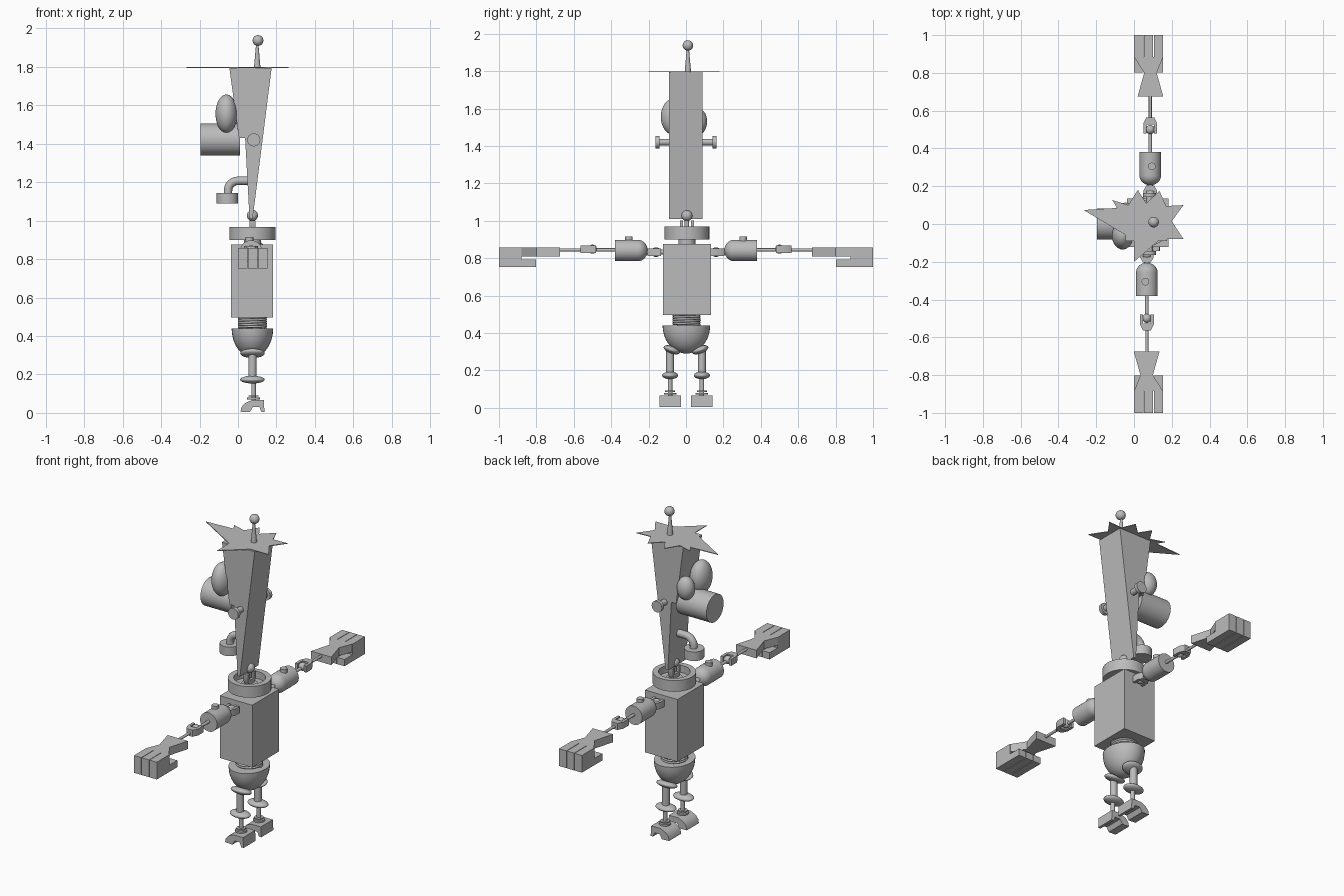
import bpy, bmesh
from math import pi, sin, cos, radians
from mathutils import Matrix, Vector

if "Cube" in bpy.data.objects:
    bpy.data.objects.remove(bpy.data.objects["Cube"], do_unlink=True)

GREY = (0.5, 0.5, 0.5, 1)
mat = bpy.data.materials.new("plain grey")
mat.use_nodes = True
mat.diffuse_color = GREY
mat.node_tree.nodes["Principled BSDF"].inputs["Base Color"].default_value = GREY

CX = 0.075                       # body axis in x
WORLD = Matrix()
ALONG = {"x": Matrix.Rotation(pi / 2, 4, "Y"),
         "y": Matrix.Rotation(-pi / 2, 4, "X"), "z": Matrix()}


def link(name, data, frame):
    data.materials.append(mat)
    ob = bpy.data.objects.new(name, data)
    ob.matrix_world = frame
    bpy.context.collection.objects.link(ob)
    return ob


def finish(name, bm, frame):
    """Clean the mesh, smooth it while keeping sharp edges, and link it."""
    bmesh.ops.remove_doubles(bm, verts=bm.verts, dist=1e-5)
    bmesh.ops.recalc_face_normals(bm, faces=bm.faces)
    for f in bm.faces:
        f.smooth = True
    for e in bm.edges:
        e.smooth = e.calc_face_angle(0) < radians(35)
    me = bpy.data.meshes.new(name)
    bm.to_mesh(me)
    bm.free()
    return link(name, me, frame)


def lathe(name, profile, loc, axis="z", frame=WORLD, steps=32, scale=(1, 1, 1)):
    """Spin a (radius, height) profile around an axis."""
    bm = bmesh.new()
    vs = [bm.verts.new((r, 0, h)) for r, h in profile]
    es = [bm.edges.new(p) for p in zip(vs, vs[1:])]
    bmesh.ops.spin(bm, geom=vs + es, cent=(0, 0, 0), axis=(0, 0, 1),
                   angle=2 * pi, steps=steps)
    bm.transform(Matrix.Translation(loc) @ Matrix.Diagonal((*scale, 1)) @ ALONG[axis])
    return finish(name, bm, frame)


def cyl(name, r, a, b, loc, axis="z", frame=WORLD, r2=None):
    r2 = r if r2 is None else r2
    return lathe(name, [(0, a), (r, a), (r2, b), (0, b)], loc, axis, frame)


def ball(name, radii, loc, frame=WORLD, tilt=0):
    bm = bmesh.new()
    bmesh.ops.create_uvsphere(bm, u_segments=32, v_segments=16, radius=1)
    bm.transform(Matrix.Translation(loc) @ Matrix.Rotation(tilt, 4, "X")
                 @ Matrix.Diagonal((*radii, 1)))
    return finish(name, bm, frame)


def prism(name, points, a, b, axis, frame=WORLD):
    """Extrude a 2D outline from a to b along an axis (outline is xz, yz or xy)."""
    place = {"y": lambda p, q, d: (p, d, q), "x": lambda p, q, d: (d, p, q),
             "z": lambda p, q, d: (p, q, d)}[axis]
    bm = bmesh.new()
    face = bm.faces.new([bm.verts.new(place(p, q, a)) for p, q in points])
    new = bmesh.ops.extrude_face_region(bm, geom=[face])["geom"]
    bmesh.ops.translate(bm, vec=Vector(place(0, 0, b - a)),
                        verts=[g for g in new if isinstance(g, bmesh.types.BMVert)])
    return finish(name, bm, frame)


def box(name, lo, hi, frame=WORLD):
    pts = [(lo[0], lo[1]), (hi[0], lo[1]), (hi[0], hi[1]), (lo[0], hi[1])]
    return prism(name, pts, lo[2], hi[2], "z", frame)


def tube(name, points, r):
    cu = bpy.data.curves.new(name, "CURVE")
    cu.dimensions = "3D"
    cu.bevel_depth, cu.bevel_resolution, cu.use_fill_caps = r, 4, True
    sp = cu.splines.new("POLY")
    sp.points.add(len(points) - 1)
    for p, co in zip(sp.points, points):
        p.co = (*co, 1)
        sp.use_smooth = True
    return link(name, cu, WORLD)


def fork(name, mid, tip, half, v, z, axis, frame=WORLD):
    """U-shaped clevis: closed end at mid, prongs reaching tip."""
    d = tip - mid
    w = half * 0.55
    u = [(-w, 0), (-half, d * .4), (-half, d), (-w, d), (-w, d * .45),
         (w, d * .45), (w, d), (half, d), (half, d * .4), (w, 0)]
    if axis == "z":
        return prism(name, [(v + p, mid + q) for p, q in u], z - .016, z + .016, "x", frame)
    return prism(name, [(v + p, mid + q) for p, q in u], z - .02, z + .02, "z", frame)


# Head: wedge with a recessed jaw
prism("head", [(-.045, 1.795), (.005, 1.43), (.037, 1.43), (.06, 1.01),
               (.076, 1.01), (.175, 1.795)], -.09, .088, "y")
cyl("nose", .083, -.195, .01, (0, 0, 1.422), "x")
ball("large_eye", (.057, .075, .1), (-.06, -.06, 1.556))
ball("small_eye", (.052, .048, .07), (-.045, .065, 1.53))
for s, side in ((-1, "right"), (1, "left")):
    cyl(side + "_ear_bolt_shaft", .018, s * .08, s * .15, (.082, 0, 1.42), "y")
    cyl(side + "_ear_bolt_head", .034, s * .143, s * .164, (.082, 0, 1.42), "y")

# Mouth pipe with a flange
bend = [(-.052 * sin(t), 0, 1.155 + .052 * cos(t)) for t in (k * pi / 16 for k in range(9))]
tube("mouth_pipe", [(.06, 0, 1.207)] + bend + [(-.052, 0, 1.13)], .022)
cyl("mouth_flange", .056, 1.09, 1.145, (-.055, 0, 0))

# Spiky flat hair and antenna
hair = [(-.267, .074), (-.09, .085), (-.115, .127), (-.03, .1), (.02, .18),
        (.065, .11), (.135, .175), (.17, .095), (.262, .1), (.2, .015),
        (.262, -.08), (.14, -.08), (0, -.2), (0, -.085)]
prism("spiky_hair", hair, 1.794, 1.798, "z")
cyl("antenna_rod", .017, 1.795, 1.92, (.1, .01, 0), r2=.006)
ball("antenna_ball", (.028,) * 3, (.104, .01, 1.937))

# Neck joint and hollow collar
ball("neck_ball", (.029,) * 3, (CX, .005, 1.027))
cyl("neck_pin", .012, .97, 1.02, (CX, .005, 0))
fork("neck_fork", .93, 1.0, .038, .005, CX, "z")
cyl("neck_post", .045, .87, .935, (CX, .005, 0))
lathe("collar", [(0, .9), (.12, .9), (.12, .968), (.088, .968), (.088, .925), (0, .925)],
      (CX, .005, 0))

# Torso, waist spring and pelvis bowl
box("torso", (-.036, -.123, .497), (.182, .134, .876))
turns = 5
tube("waist_spring", [(CX + .07 * cos(2 * pi * k / 24), .003 + .07 * sin(2 * pi * k / 24),
                       .44 + .058 * k / (24 * turns)) for k in range(24 * turns + 1)], .006)
cyl("waist_core", .05, .43, .5, (CX, .003, 0))
bowl = [(sin(t), -cos(t)) for t in (k * pi / 24 for k in range(13))]
lathe("pelvis", bowl + [(0, 0)], (CX, .002, .44), scale=(.108, .127, .15))

# Legs
foot = [(.013, .006), (.018, .03), (.035, .05), (.07, .066), (.134, .066), (.138, .004),
        (.122, .004), (.112, .03), (.077, .03), (.062, .004)]
for s, side in ((-1, "right"), (1, "left")):
    y = s * .085
    ball(side + "_hip_disc", (.064, .046, .02), (CX, s * .076, .31), tilt=s * .35)
    cyl(side + "_thigh", .021, .17, .31, (CX, y, 0))
    ball(side + "_knee_disc", (.064, .043, .02), (CX, y, .173))
    cyl(side + "_shin", .012, .06, .17, (CX + .006, y, 0))
    cyl(side + "_ankle_washer", .033, .07, .08, (CX + .006, y, 0))
    cyl(side + "_ankle_washer_top", .026, .084, .091, (CX + .006, y, 0))
    prism(side + "_foot", foot, y - .058, y + .058, "y")

# Arms: local y runs outward, second arm is the first turned half round
for side, turn in (("left", 0), ("right", pi)):
    F = Matrix.Translation((.077, 0, 0)) @ Matrix.Rotation(turn, 4, "Z")
    n = side + "_"
    z, v = .838, .009
    cyl(n + "shoulder_pin", .014, .11, .22, (v, 0, z - .005), "y", F)
    ball(n + "shoulder_ball", (.026,) * 3, (v, .16, z - .006), F)
    fork(n + "shoulder_fork", .205, .135, .036, v, z - .006, "y", F)
    dome = [(.057 * sin(t), .257 - .052 * cos(t)) for t in (k * pi / 16 for k in range(9))]
    lathe(n + "upper_arm", dome + [(.057, .38), (0, .38)], (v, 0, z + .003), "y", F)
    cyl(n + "arm_button", .02, .88, .915, (v + .008, .305, 0), frame=F)
    cyl(n + "elbow_rod", .009, .37, .5, (v, 0, z + .006), "y", F)
    ball(n + "elbow_ball", (.024,) * 3, (v, .5, z + .01), F)
    fork(n + "elbow_fork", .565, .48, .037, v, z + .01, "y", F)
    cyl(n + "forearm_rod", .008, .55, .69, (v, 0, z + .006), "y", F)
    prism(n + "wrist", [(-.058, .675), (.078, .675), (.043, .8), (-.023, .8)],
          .808, .857, "z", F)
    prism(n + "palm", [(-.023, .8), (.043, .8), (.077, .885), (-.077, .885)],
          .808, .857, "z", F)
    for i in range(3):
        x = -.077 + i * .0525
        curl = [(.88, .857), (1, .857), (1, .752), (.803, .752), (.803, .793), (.88, .793)]
        prism(n + "finger_%d" % (i + 1), curl, x, x + .049, "x", F)
